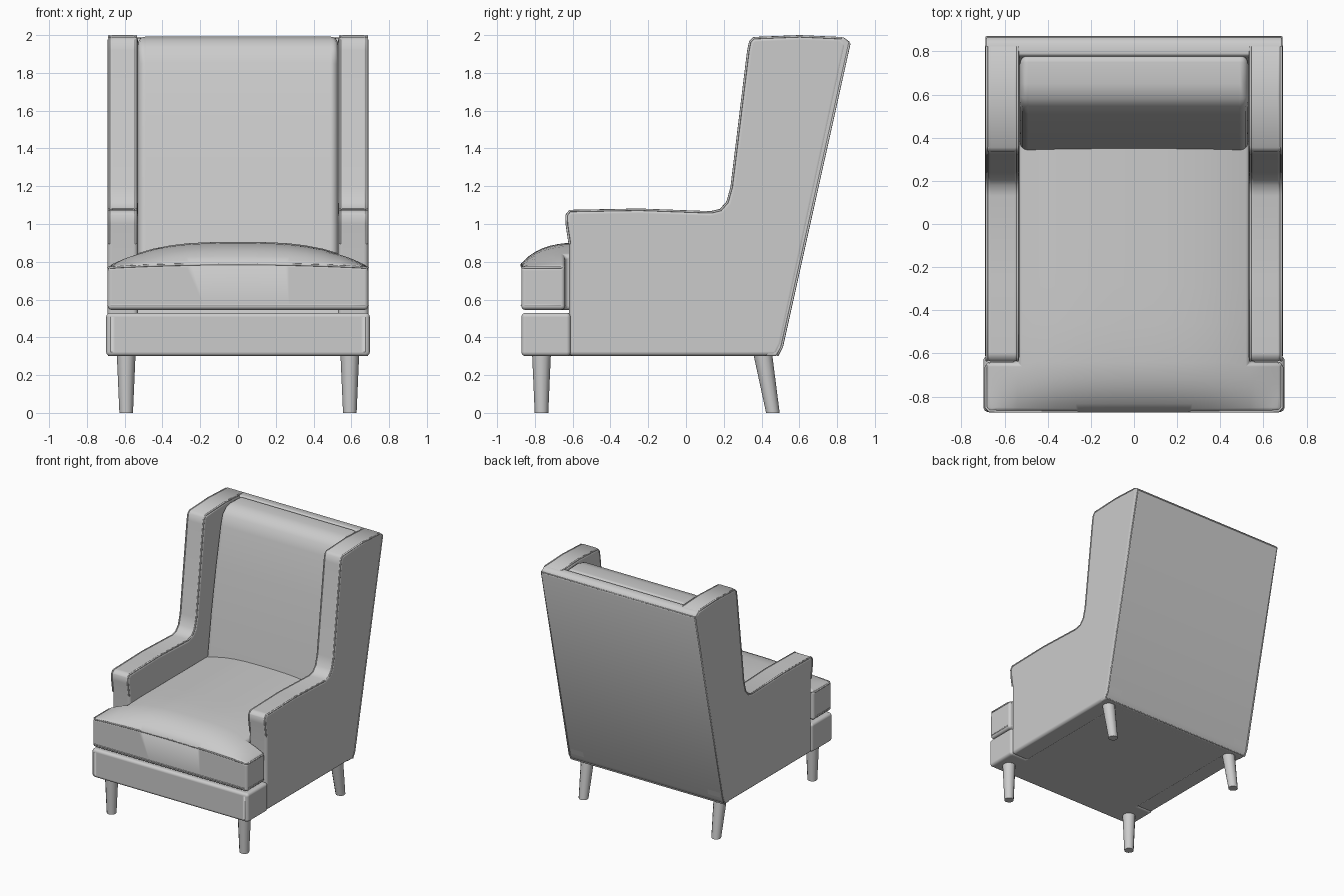
import bpy, bmesh, math
from mathutils import Vector

cube = bpy.data.objects.get("Cube")
if cube:
    bpy.data.objects.remove(cube, do_unlink=True)

# One upholstery colour for the whole chair
fabric = bpy.data.materials.new("light_grey_fabric")
fabric.use_nodes = True
GREY = (0.6, 0.6, 0.6, 1)
fabric.diffuse_color = GREY
fabric.node_tree.nodes["Principled BSDF"].inputs["Base Color"].default_value = GREY


def finish(name, bm, bevel=0.0, segments=3):
    """Turn a bmesh into a smooth, soft-edged object."""
    bmesh.ops.recalc_face_normals(bm, faces=bm.faces)
    mesh = bpy.data.meshes.new(name)
    bm.to_mesh(mesh)
    bm.free()
    mesh.materials.append(fabric)
    mesh.shade_smooth()
    obj = bpy.data.objects.new(name, mesh)
    bpy.context.collection.objects.link(obj)
    if bevel:
        mod = obj.modifiers.new("soft_edges", "BEVEL")
        mod.width = bevel
        mod.segments = segments
        mod.limit_method = "ANGLE"
        mod.angle_limit = math.radians(48)
        mod.harden_normals = True
    else:
        mesh.set_sharp_from_angle(angle=math.radians(50))
    return obj


def slab(name, profile, x0, x1, bevel, segments=3):
    """Extrude a (y, z) profile across x."""
    bm = bmesh.new()
    face = bm.faces.new([bm.verts.new((x0, y, z)) for y, z in profile])
    out = bmesh.ops.extrude_face_region(bm, geom=[face])
    moved = [v for v in out["geom"] if isinstance(v, bmesh.types.BMVert)]
    bmesh.ops.translate(bm, verts=moved, vec=(x1 - x0, 0, 0))
    return finish(name, bm, bevel, segments)


def spread(*stops, steps=6):
    """Evenly subdivide between the given stops."""
    vals = [stops[0]]
    for a, b in zip(stops, stops[1:]):
        vals += [a + (b - a) * i / steps for i in range(1, steps + 1)]
    return vals


def t_block(name, wide, narrow, front, neck, back, z0, top, bevel, segments=3):
    """T-shaped block with a top height given by a function of x and y."""
    xs = spread(-wide, -narrow, 0, narrow, wide)
    ys = spread(front, neck, back)
    bm = bmesh.new()
    grid = [[bm.verts.new((x, y, z0)) for x in xs] for y in ys]
    for j in range(len(ys) - 1):
        for i in range(len(xs) - 1):
            mid_x, mid_y = (xs[i] + xs[i + 1]) / 2, (ys[j] + ys[j + 1]) / 2
            if abs(mid_x) < narrow or mid_y < neck:
                bm.faces.new((grid[j][i], grid[j][i + 1], grid[j + 1][i + 1], grid[j + 1][i]))
    bmesh.ops.delete(bm, geom=[v for v in bm.verts if not v.link_faces], context="VERTS")
    out = bmesh.ops.extrude_face_region(bm, geom=bm.faces[:])
    for v in out["geom"]:
        if isinstance(v, bmesh.types.BMVert):
            v.co.z = top(v.co.x, v.co.y)
    return finish(name, bm, bevel, segments)


def piping(name, points, closed=False):
    """Thin raised seam along a path."""
    curve = bpy.data.curves.new(name, "CURVE")
    curve.dimensions = "3D"
    curve.bevel_depth = 0.006
    curve.bevel_resolution = 2
    spline = curve.splines.new("POLY")
    spline.points.add(len(points) - 1)
    for p, co in zip(spline.points, points):
        p.co = (*co, 1)
    spline.use_cyclic_u = closed
    curve.materials.append(fabric)
    obj = bpy.data.objects.new(name, curve)
    bpy.context.collection.objects.link(obj)


# Front edge of arm and wing, from the bottom up to the top of the back
edge = [(-0.62, 0.3), (-0.62, 0.9), (-0.635, 1.0), (-0.637, 1.05), (-0.62, 1.075),
        (-0.25, 1.082), (0.13, 1.068), (0.18, 1.08), (0.215, 1.12), (0.237, 1.2),
        (0.325, 1.92), (0.335, 1.97), (0.355, 1.99), (0.6, 2.0), (0.82, 1.99)]
side_profile = edge + [(0.855, 1.96), (0.51, 0.36), (0.48, 0.3)]

# Side panels with arm and wing, mirrored
for side, s in (("left", 1), ("right", -1)):
    slab(side + "_side_panel", side_profile, s * 0.53, s * 0.69, 0.025)
    for where, x in (("outer", 0.683), ("inner", 0.54)):
        piping(f"{side}_{where}_arm_piping", [(s * x, y + 0.004, z - 0.006) for y, z in edge[1:]])

# Back panel
slab("back_panel", [(0.42, 0.3), (0.48, 0.3), (0.505, 0.34), (0.868, 1.94), (0.865, 1.965),
                    (0.835, 1.988), (0.78, 1.985)], -0.687, 0.687, 0.012)
piping("back_piping", [(-0.684, 0.485, 0.305), (-0.684, 0.508, 0.35), (-0.684, 0.865, 1.955),
                       (0.684, 0.865, 1.955), (0.684, 0.508, 0.35), (0.684, 0.485, 0.305)], True)

# Seat base
t_block("seat_base", 0.698, 0.56, -0.872, -0.61, 0.45, 0.3, lambda x, y: 0.53, 0.035, 4)


# Crowned seat cushion
def crown(x, y):
    rise = 1 - abs(x / 0.69) ** 3
    fall = abs((y + 0.26) / 0.61) ** 6 if y < -0.26 else 0
    return 0.775 + 0.13 * rise * (1 - 0.85 * fall)


t_block("seat_cushion", 0.69, 0.54, -0.872, -0.64, 0.42, 0.545, crown, 0.022)
outline = [(-0.535, -0.645), (-0.67, -0.645), (-0.687, -0.665), (-0.687, -0.85), (-0.67, -0.868)]
for name, z, lift in (("top", 0.77, 0.018), ("bottom", 0.57, 0)):
    left_half = [(x, y, z) for x, y in outline]
    front = [(x, -0.869, z + lift * (1 - (x / 0.69) ** 2)) for x in spread(-0.6, 0.6, steps=8)]
    right_half = [(-x, y, z) for x, y in reversed(outline)]
    piping(f"cushion_{name}_piping", left_half + front + right_half)

# Back cushion, gently bowed across its width
back_cushion = slab("back_cushion", [(0.335, 0.8), (0.39, 1.2), (0.45, 1.55), (0.51, 1.85), (0.535, 1.93),
                                     (0.58, 1.975), (0.65, 1.992), (0.79, 1.985), (0.55, 0.8)],
                    -0.53, 0.53, 0.04, 4)

# Tapered legs; the rear pair rakes backward
for side, s in (("left", 1), ("right", -1)):
    for end, top_y, foot_y in (("front", -0.765, -0.765), ("rear", 0.405, 0.46)):
        bm = bmesh.new()
        bmesh.ops.create_cone(bm, cap_ends=True, segments=12, radius1=0.036, radius2=0.05,
                              depth=0.32)
        for v in bm.verts:
            t = v.co.z / 0.32 + 0.5
            v.co += Vector((s * 0.592, foot_y + (top_y - foot_y) * t, 0.16))
        finish(f"{end}_{side}_leg", bm)
